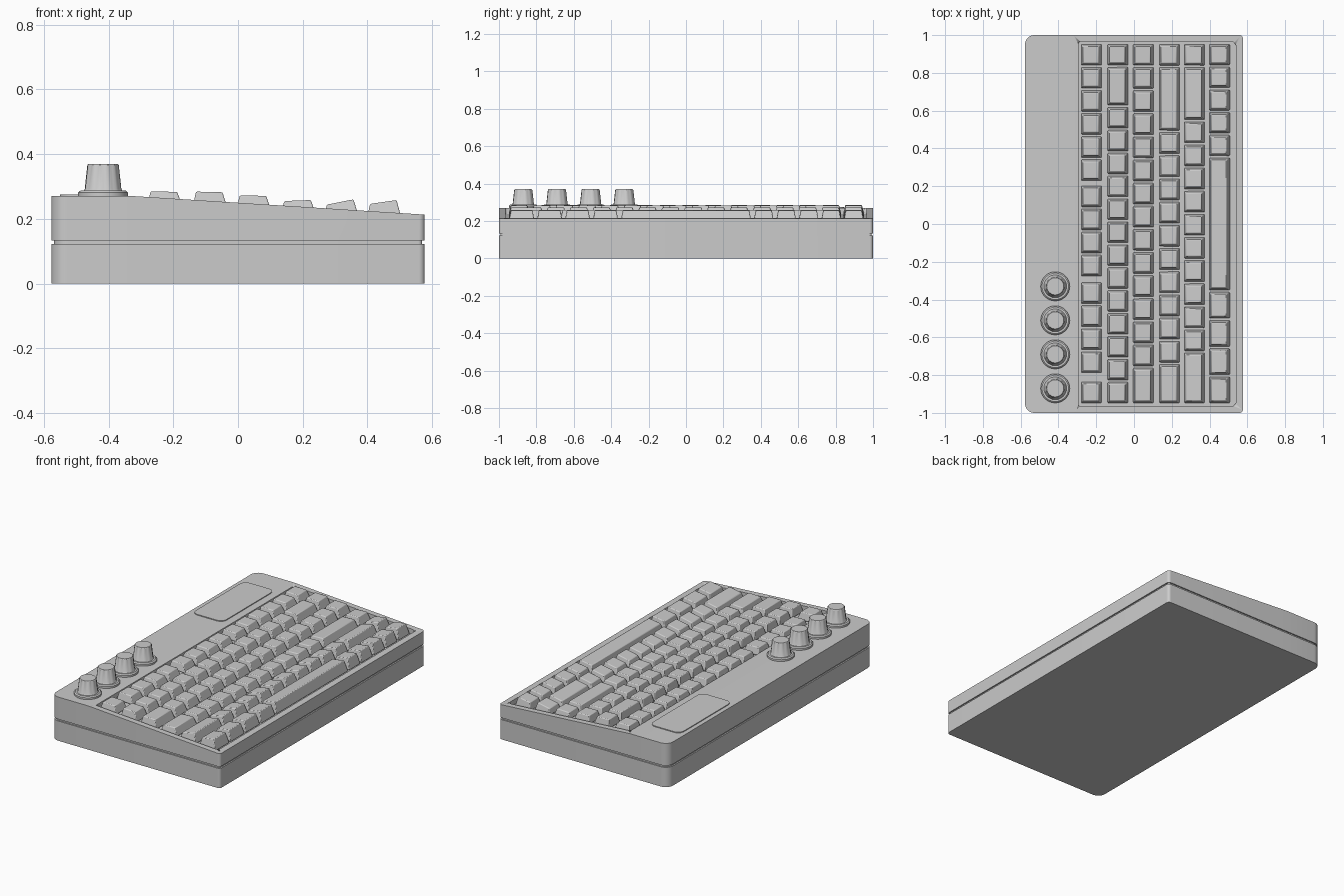
import bpy, bmesh, math

if "Cube" in bpy.data.objects:
    bpy.data.objects.remove(bpy.data.objects["Cube"])

CREASE = -0.32


def deck(x):
    """Height of the case top: flat at the back, sloping to the front."""
    return 0.27 if x <= CREASE else 0.27 - 0.057 * (x - CREASE) / (0.577 - CREASE)


def finish(name, bm, smooth=True):
    bmesh.ops.recalc_face_normals(bm, faces=bm.faces)
    me = bpy.data.meshes.new(name)
    bm.to_mesh(me)
    bm.free()
    ob = bpy.data.objects.new(name, me)
    bpy.context.collection.objects.link(ob)
    if smooth:
        bpy.ops.object.select_all(action='DESELECT')
        ob.select_set(True)
        bpy.context.view_layer.objects.active = ob
        bpy.ops.object.shade_smooth_by_angle(angle=math.radians(30))
    return ob


def slab(name, x0, x1, y0, y1, r_left, r_right, bottom, top):
    """Rounded rectangle prism; bottom and top are functions of x."""
    pts = []
    for cx, cy, r, a0 in ((x1, y1, r_right, 0), (x0, y1, r_left, 90),
                          (x0, y0, r_left, 180), (x1, y0, r_right, 270)):
        ox = cx - r if cx == x1 else cx + r
        oy = cy - r if cy == y1 else cy + r
        for i in range(9):
            a = math.radians(a0 + 90 * i / 8)
            pts.append((ox + r * math.cos(a), oy + r * math.sin(a)))
    bm = bmesh.new()
    face = bm.faces.new([bm.verts.new((x, y, 0)) for x, y in pts])
    ext = bmesh.ops.extrude_face_region(bm, geom=[face])
    for v in ext['geom']:
        if isinstance(v, bmesh.types.BMVert):
            v.co.z = 1
    bmesh.ops.bisect_plane(bm, geom=bm.verts[:] + bm.edges[:] + bm.faces[:],
                           plane_co=(CREASE, 0, 0), plane_no=(1, 0, 0))
    for v in bm.verts:
        v.co.z = top(v.co.x) if v.co.z > 0.5 else bottom(v.co.x)
    return finish(name, bm)


# Case: lower shell, recessed seam, upper shell
slab("lower_case", -0.577, 0.577, -1, 1, 0.05, 0.018, lambda x: 0, lambda x: 0.122)
slab("case_seam", -0.569, 0.569, -0.992, 0.992, 0.043, 0.012,
     lambda x: 0.11, lambda x: 0.145)
upper = slab("upper_case", -0.577, 0.577, -1, 1, 0.05, 0.018, lambda x: 0.133, deck)

# Sunken key well cut into the upper shell
cutter = slab("key_well_cutter", -0.295, 0.54, -0.965, 0.965, 0.012, 0.025,
              lambda x: deck(x) - 0.03, lambda x: 0.4)
cut = upper.modifiers.new("key_well", 'BOOLEAN')
cut.operation = 'DIFFERENCE'
cut.solver = 'EXACT'
cut.object = cutter
cutter.hide_render = True
cutter.hide_set(True)

# Thin raised panel on the back strip
slab("back_panel", -0.55, -0.34, 0.335, 0.845, 0.04, 0.04,
     lambda x: 0.26, lambda x: 0.275)


def key(bm, x, y, length, z_left, z_right):
    """Tapered keycap standing on the well floor."""
    hb, ht = length / 2, length / 2 - 0.012
    rings = []
    for x0, x1, h, z0, z1 in (
            (x - 0.055, x + 0.055, hb, deck(x - 0.055) - 0.026, deck(x + 0.055) - 0.026),
            (x - 0.045, x + 0.037, ht, z_left, z_right)):
        rings.append([bm.verts.new(c) for c in ((x0, y - h, z0), (x1, y - h, z1),
                                                (x1, y + h, z1), (x0, y + h, z0))])
    low, high = rings
    bm.faces.new(low[::-1])
    bm.faces.new(high)
    for i in range(4):
        j = (i + 1) % 4
        bm.faces.new((low[i], low[j], high[j], high[i]))


# Key rows: x, top height left and right, widths in key units from +y (negative = gap)
ROWS = (
    ("function_keys", -0.225, 0.285, 0.283,
     [1] * 6 + [-0.14] + [1] * 4 + [-0.19] + [1] * 4 + [-0.31, 1]),
    ("number_keys", -0.085, 0.284, 0.282, [1, 1.75] + [1] * 13),
    ("upper_letter_keys", 0.05, 0.272, 0.271, [1] * 14 + [1.6]),
    ("home_letter_keys", 0.188, 0.255, 0.258, [1, 2.8] + [1] * 10 + [1.75]),
    ("lower_letter_keys", 0.32, 0.244, 0.260, [1, 2.35] + [1] * 10 + [2.25]),
    ("space_row_keys", 0.453, 0.246, 0.258, [0.99] * 5 + [5.85] + [1.23] * 4),
)
for name, x, zl, zr, widths in ROWS:
    unit = 1.91 / sum(abs(w) for w in widths)
    y = 0.957
    bm = bmesh.new()
    for w in widths:
        span = abs(w) * unit
        if w > 0:
            key(bm, x, y - span / 2, span - 0.01, zl, zr)
        y -= span
    row = finish(name, bm)
    bev = row.modifiers.new("soft_edges", 'BEVEL')
    bev.width = 0.004
    bev.segments = 2

# Knobs: turned profile with a flange and a fluted, tapered grip
PROFILE = ((0.077, 0.262), (0.077, 0.281), (0.070, 0.287), (0.060, 0.287),
           (0.057, 0.293), (0.049, 0.366), (0.045, 0.370))
SIDES = 48
for n in range(4):
    bm = bmesh.new()
    cx, cy = -0.417, -0.33 - 0.18 * n
    rings = []
    for k, (r, z) in enumerate(PROFILE):
        ring = []
        for i in range(SIDES):
            rr = r - (0.002 if k in (4, 5) and i % 4 < 2 else 0)
            a = 2 * math.pi * i / SIDES
            ring.append(bm.verts.new((cx + rr * math.cos(a), cy + rr * math.sin(a), z)))
        rings.append(ring)
    for a, b in zip(rings, rings[1:]):
        for i in range(SIDES):
            j = (i + 1) % SIDES
            bm.faces.new((a[i], a[j], b[j], b[i]))
    bm.faces.new(rings[0][::-1])
    bm.faces.new(rings[-1])
    finish(f"knob_{n + 1}", bm)
